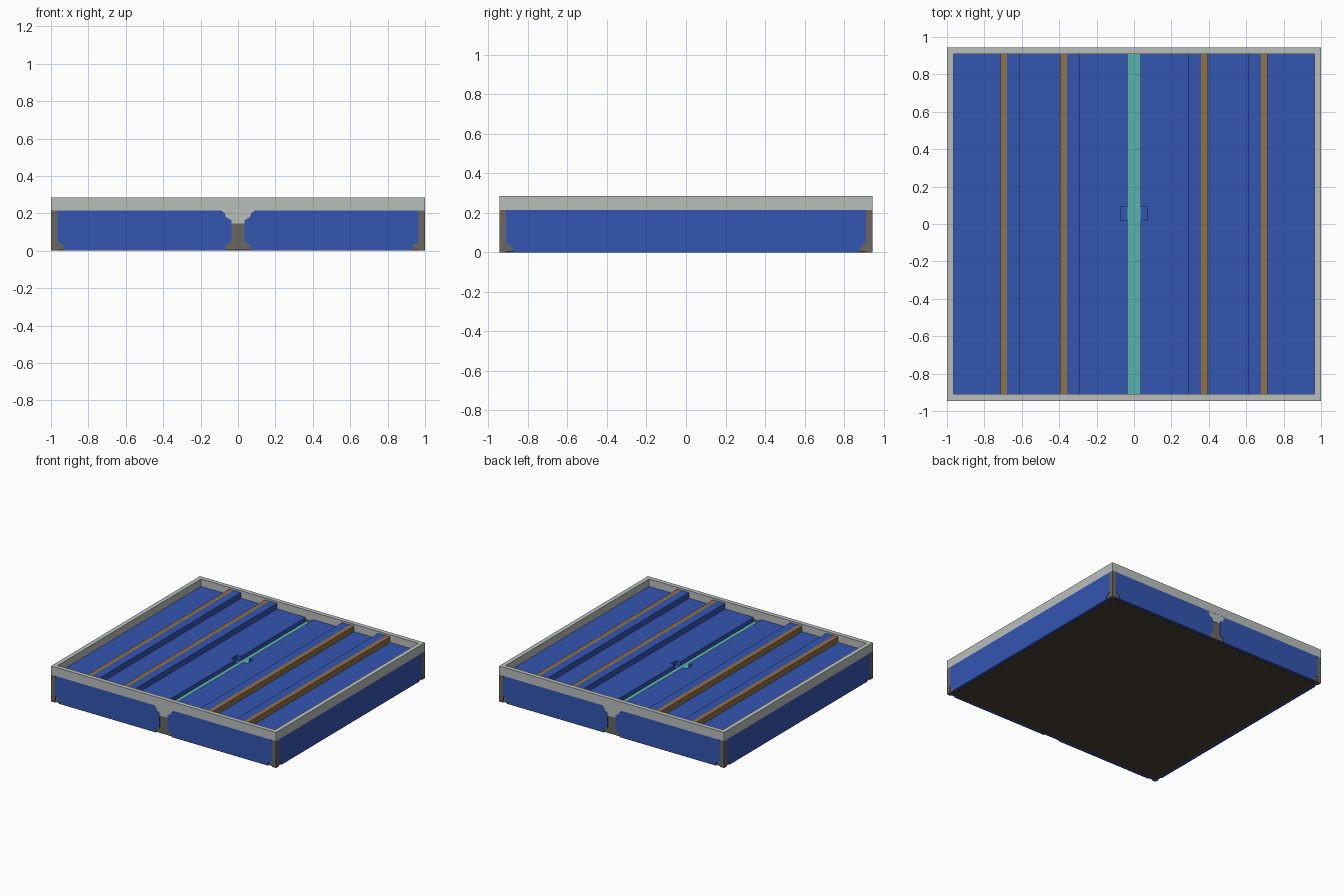
import bpy, bmesh
from mathutils import Vector

cube = bpy.data.objects.get("Cube")
if cube:
    bpy.data.objects.remove(cube, do_unlink=True)


def material(name, rgb):
    m = bpy.data.materials.new(name)
    m.use_nodes = True
    m.diffuse_color = (*rgb, 1)
    bsdf = next(n for n in m.node_tree.nodes if n.type == 'BSDF_PRINCIPLED')
    bsdf.inputs["Base Color"].default_value = (*rgb, 1)
    return m


BLUE = material("blue", (0.034, 0.093, 0.445))
LIGHT = material("light_grey", (0.49, 0.52, 0.50))
DARK = material("dark_grey", (0.147, 0.136, 0.122))
BROWN = material("brown", (0.29, 0.17, 0.06))
TEAL = material("teal", (0.10, 0.445, 0.43))
UNDER = material("dark_brown", (0.07, 0.052, 0.036))

X, Y, TOP = 1.0, 0.945, 0.285      # outer half sizes and height
WALL, PLATE = 0.035, 0.004         # wall and panel thickness
IX, IY = X - WALL, Y - WALL
BAND, BASE, FLOOR, RIDGE = 0.215, 0.18, 0.225, 0.27


def prism(name, points, push, mat):
    """Extrude a flat outline along a vector."""
    bm = bmesh.new()
    face = bm.faces.new([bm.verts.new(p) for p in points])
    ext = bmesh.ops.extrude_face_region(bm, geom=[face])
    moved = [v for v in ext["geom"] if isinstance(v, bmesh.types.BMVert)]
    bmesh.ops.translate(bm, verts=moved, vec=Vector(push))
    return finish(name, bm, mat)


def finish(name, bm, mat):
    bmesh.ops.recalc_face_normals(bm, faces=bm.faces)
    mesh = bpy.data.meshes.new(name)
    bm.to_mesh(mesh)
    bm.free()
    mesh.materials.append(mat)
    ob = bpy.data.objects.new(name, mesh)
    bpy.context.collection.objects.link(ob)
    return ob


def box(name, x0, x1, y0, y1, z0, z1, mat):
    return prism(name, [(x0, y0, z0), (x1, y0, z0), (x1, y1, z0), (x0, y1, z0)],
                 (0, 0, z1 - z0), mat)


def ring(name, ox, oy, z0, z1, mat):
    """Mitred rectangular frame around the inner tray opening."""
    bm = bmesh.new()
    signs = [(-1, -1), (1, -1), (1, 1), (-1, 1)]
    loops = [[bm.verts.new((sx * a, sy * b, z)) for sx, sy in signs]
             for a, b, z in ((ox, oy, z0), (ox, oy, z1), (IX, IY, z1), (IX, IY, z0))]
    for k in range(4):
        a, b = loops[k], loops[(k + 1) % 4]
        for i in range(4):
            j = (i + 1) % 4
            bm.faces.new((a[i], a[j], b[j], b[i]))
    return finish(name, bm, mat)


# Base with blue underside, and the underside panel
base = box("base", -X + PLATE, X - PLATE, -Y + PLATE, Y - PLATE, PLATE, BASE, DARK)
base.data.materials.append(BLUE)
for f in base.data.polygons:
    if f.normal.z < -0.5:
        f.material_index = 1
box("underside_panel", -X + 0.025, X - 0.025, -Y + 0.025, Y - 0.025, 0, PLATE, UNDER)

# Walls and upper rim
ring("lower_wall", X - PLATE, Y - PLATE, BASE, BAND, DARK)
ring("rim", X, Y, BAND, TOP, LIGHT)

# Corner posts flush with the side panels
for sx in (-1, 1):
    for sy in (-1, 1):
        xs = sorted((sx * X, sx * (X - WALL)))
        ys = sorted((sy * Y, sy * (Y - WALL)))
        box("corner_post", *xs, *ys, 0, BAND, DARK)

# Blue outer panels
END_PANEL = [(0.07, 0), (0.93, 0), (0.935, 0.03), (0.965, 0.05), (0.965, 0.205),
             (0.95, BAND), (0.09, BAND), (0.07, 0.2), (0.065, 0.18),
             (0.035, 0.165), (0.035, 0.05), (0.065, 0.03)]
SIDE_PANEL = [(-0.875, 0), (0.875, 0), (0.88, 0.025), (0.91, 0.05), (0.91, BAND),
              (-0.91, BAND), (-0.91, 0.05), (-0.88, 0.025)]
for s, end in ((-1, "front"), (1, "back")):
    y = s * (Y - PLATE)
    for m, side in ((-1, "right"), (1, "left")):
        prism(f"{end}_panel_{side}", [(m * x, y, z) for x, z in END_PANEL],
              (0, s * PLATE, 0), BLUE)
    prism(f"{end}_centre_drop",
          [(-0.09, y, 0.145), (0.09, y, 0.145), (0.09, y, BAND), (-0.09, y, BAND)],
          (0, s * PLATE * 0.7, 0), LIGHT)
for s, side in ((-1, "right"), (1, "left")):
    prism(f"{side}_panel", [(s * (X - PLATE), y, z) for y, z in SIDE_PANEL],
          (s * PLATE, 0, 0), BLUE)

# Inner floor halves with a centre groove and side pockets
GROOVE, POCKET = 0.035, 0.073
PLAN = [(IX, -IY), (GROOVE, -IY), (GROOVE, 0.02), (POCKET, 0.02),
        (POCKET, 0.09), (GROOVE, 0.09), (GROOVE, IY), (IX, IY)]
for m, side in ((-1, "right"), (1, "left")):
    prism(f"floor_{side}", [(m * x, y, BASE) for x, y in PLAN],
          (0, 0, FLOOR - BASE), BLUE)
    # Raised ridges, each with a brown strip on its outer side
    for x in (0.29, 0.61):
        a, b, c = m * x, m * (x + 0.068), m * (x + 0.105)
        box(f"ridge_{side}", min(a, b), max(a, b), -IY, IY, FLOOR, RIDGE, BLUE)
        box(f"strip_{side}", min(b, c), max(b, c), -IY, IY, FLOOR, RIDGE, BROWN)
box("pocket_floor", -POCKET, POCKET, 0.02, 0.09, BASE, BASE + 0.007, BLUE)
box("centre_strip", -GROOVE, GROOVE, -IY, IY, BASE, BASE + 0.012, TEAL)
